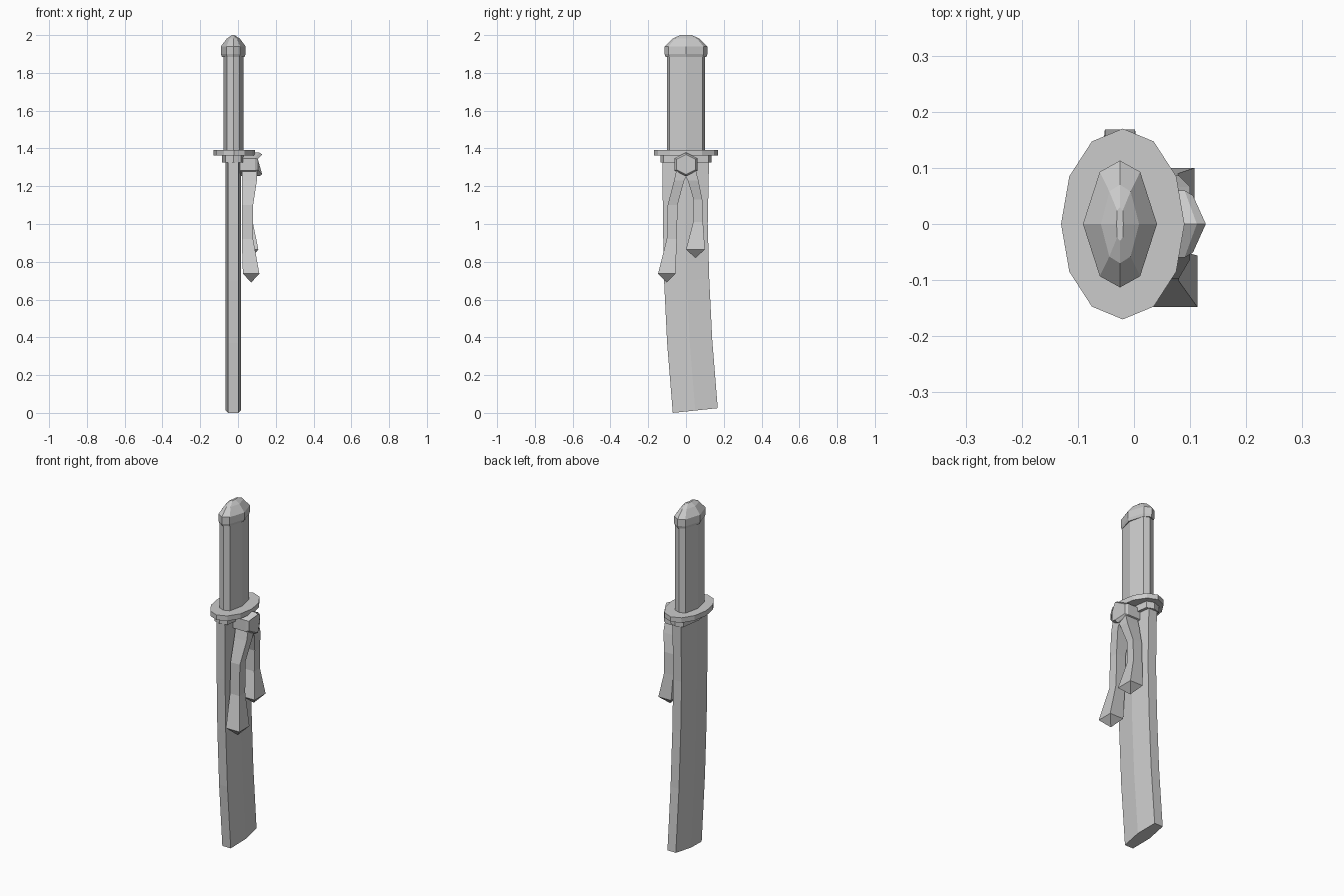
import bpy, bmesh
from math import sin, cos, pi

if "Cube" in bpy.data.objects:
    bpy.data.objects.remove(bpy.data.objects["Cube"])

CX = -0.025  # sword axis in x


def loft(name, rings, tip=None):
    """Skin a list of equal-length rings, capping both ends (optional pointed end)."""
    bm = bmesh.new()
    vs = [[bm.verts.new(p) for p in r] for r in rings]
    n = len(rings[0])
    for a, b in zip(vs, vs[1:]):
        for i in range(n):
            j = (i + 1) % n
            bm.faces.new((a[i], a[j], b[j], b[i]))
    bm.faces.new(vs[0][::-1])
    if tip:
        t = bm.verts.new(tip)
        for i in range(n):
            bm.faces.new((vs[-1][i], vs[-1][(i + 1) % n], t))
    else:
        bm.faces.new(vs[-1])
    bmesh.ops.recalc_face_normals(bm, faces=bm.faces)
    me = bpy.data.meshes.new(name)
    bm.to_mesh(me)
    bm.free()
    ob = bpy.data.objects.new(name, me)
    bpy.context.collection.objects.link(ob)
    return ob


def octagon(rx, cx, cy, ry, z):
    """Octagon with points on both axes and corners at (+-cx, +-cy)."""
    pts = [(rx, 0), (cx, cy), (0, ry), (-cx, cy), (-rx, 0), (-cx, -cy), (0, -ry), (cx, -cy)]
    return [(CX + x, y, z) for x, y in pts]


# Handle
loft("handle", [octagon(.053, .034, .087, .1, z) for z in (1.38, 1.9)])

# Domed pommel
loft("pommel", [octagon(.060, .033, .089, .108, 1.885),
                octagon(.066, .036, .093, .113, 1.90),
                octagon(.066, .036, .093, .113, 1.94),
                octagon(.034, .019, .058, .07, 1.982),
                octagon(.006, .005, .024, .03, 2.0)])

# Twelve-sided oval guard
loft("guard", [[(-.02 + .11 * sin(k * pi / 6), .17 * cos(k * pi / 6), z) for k in range(12)]
               for z in (1.363, 1.392)])

# Collar under the guard
loft("collar", [octagon(.06, .042, .12, .135, z) for z in (1.325, 1.37)])

# Curved scabbard: hexagonal section swept along (front y, front z, back y, back z)
path = [(-.125, 1.34, .122, 1.34), (-.122, 1.0, .115, 1.0), (-.116, .7, .123, .71),
        (-.1, .37, .139, .385), (-.07, 0, .168, .025)]
sections = []
for y0, z0, y1, z1 in path:
    ym, zm = (y0 + y1) / 2, (z0 + z1) / 2
    sections.append([(CX + x, y, z) for x, y, z in
                     [(-.027, y0, z0), (.027, y0, z0), (.040, ym, zm),
                      (.027, y1, z1), (-.027, y1, z1), (-.040, ym, zm)]])
loft("scabbard", sections)

# Hexagonal knot with a folded outer face
hexa = [(0, 1.378), (.06, 1.348), (.06, 1.282), (0, 1.253), (-.06, 1.282), (-.06, 1.348)]
loft("cord_knot", [[(.01, y, z) for y, z in hexa],
                   [(.09 if y else .112, y, z) for y, z in hexa],
                   [(.105 if y else .128, y * .85, 1.315 + (z - 1.315) * .85) for y, z in hexa]])


def tail(name, stations, tip):
    """Square cord tail: stations are (z, y min, y max, x min, x max)."""
    loft(name, [[(x0, y0, z), (x1, y0, z), (x1, y1, z), (x0, y1, z)]
                for z, y0, y1, x0, x1 in stations], tip)


# Two hanging cord tails with flared, pointed ends
tail("long_cord_tail", [(1.29, -.05, .02, .02, .10), (1.23, -.063, -.01, .02, .10),
                        (1.10, -.097, -.045, .02, .08), (.92, -.102, -.048, .02, .08),
                        (.737, -.148, -.056, .026, .113)], (.07, -.102, .69))
tail("short_cord_tail", [(1.29, -.02, .05, .02, .10), (1.23, .01, .066, .02, .10),
                         (1.13, .04, .086, .02, .08), (1.01, .038, .09, .02, .078),
                         (.865, .0, .1, .026, .108)], (.067, .05, .82))
